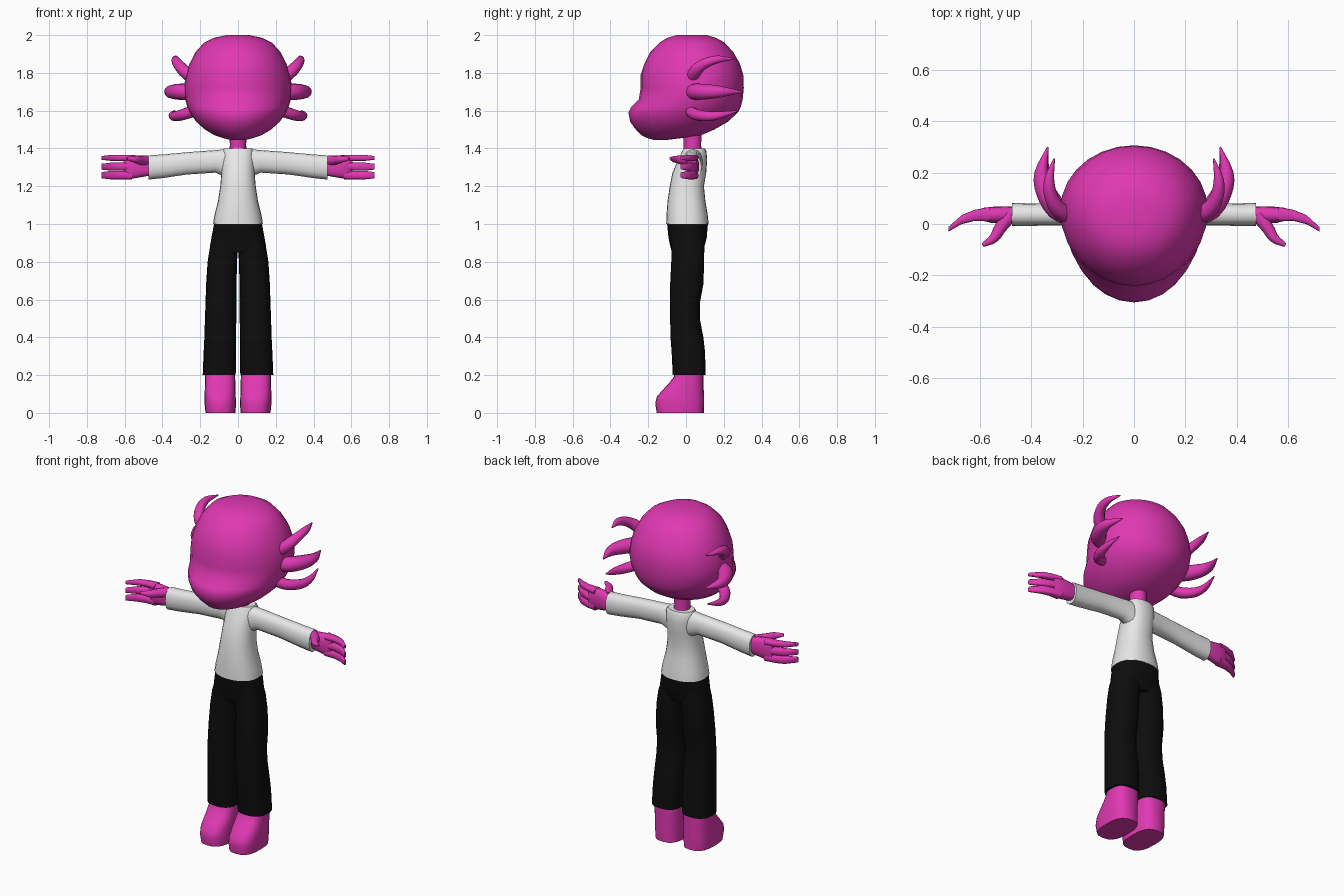
import bpy, bmesh, math
from mathutils import Vector


def material(name, rgb):
    m = bpy.data.materials.new(name)
    m.diffuse_color = (*rgb, 1)
    return m


PINK = material("magenta", (0.75, 0.04, 0.45))
WHITE = material("off white", (0.80, 0.80, 0.80))
BLACK = material("black", (0.004, 0.004, 0.004))


def loft(name, rings, mat, mirror=False, angle=50):
    """Skin a list of equal-length rings, cap both ends, shade smooth."""
    bm = bmesh.new()
    rows = [[bm.verts.new(p) for p in r] for r in rings]
    n = len(rows[0])
    for a, b in zip(rows, rows[1:]):
        for i in range(n):
            j = (i + 1) % n
            bm.faces.new((a[i], a[j], b[j], b[i]))
    bm.faces.new(rows[0])
    bm.faces.new(rows[-1])
    bmesh.ops.recalc_face_normals(bm, faces=bm.faces)
    me = bpy.data.meshes.new(name)
    bm.to_mesh(me)
    bm.free()
    me.materials.append(mat)
    me.shade_smooth()
    me.set_sharp_from_angle(angle=math.radians(angle))
    ob = bpy.data.objects.new(name, me)
    bpy.context.collection.objects.link(ob)
    if mirror:
        mod = ob.modifiers.new("mirror", 'MIRROR')
        mod.use_mirror_merge = False
    return ob


def oval(a0, a1, b0, b1, n, power=2.0, mid=0.5):
    """2D superellipse in a box; mid = where along b it is widest."""
    pts = []
    bc = b0 + (b1 - b0) * mid
    for i in range(n):
        t = 2 * math.pi * i / n
        c, s = math.cos(t), math.sin(t)
        c = math.copysign(abs(c) ** (2 / power), c)
        s = math.copysign(abs(s) ** (2 / power), s)
        pts.append(((a0 + a1) / 2 + c * (a1 - a0) / 2,
                    bc + s * ((b1 - bc) if s > 0 else (bc - b0))))
    return pts


def upright(name, rows, mat, n=20, power=2.0, mid=0.5, **kw):
    """rows: z, x0, x1, y front, y back"""
    return loft(name, [[(x, y, z) for x, y in oval(x0, x1, y0, y1, n, power, mid)]
                       for z, x0, x1, y0, y1 in rows], mat, **kw)


def sideways(name, rows, mat, n=16, power=2.0, **kw):
    """rows: x, y0, y1, z0, z1"""
    return loft(name, [[(x, y, z) for y, z in oval(y0, y1, z0, z1, n, power)]
                       for x, y0, y1, z0, z1 in rows], mat, **kw)


def smooth_path(pts, steps=3):
    """Catmull-Rom through (x, y, z, radius) points."""
    p = [Vector(q) for q in pts]
    p = [2 * p[0] - p[1]] + p + [2 * p[-1] - p[-2]]
    out = []
    for i in range(1, len(p) - 2):
        a, b, c, d = p[i - 1:i + 3]
        for k in range(steps):
            t = k / steps
            out.append(0.5 * (2 * b + (c - a) * t + (2 * a - 5 * b + 4 * c - d) * t * t
                              + (3 * b - a - 3 * c + d) * t ** 3))
    return out + [p[-2]]


def tube(name, pts, mat, n=12):
    path = smooth_path(pts)
    rings = []
    for i, q in enumerate(path):
        tan = (path[min(i + 1, len(path) - 1)] - path[max(i - 1, 0)]).to_3d().normalized()
        u = tan.cross(Vector((0, 0, 1))).normalized()
        v = u.cross(tan)
        rings.append([q.to_3d() + q.w * (u * math.cos(2 * math.pi * k / n)
                                         + v * math.sin(2 * math.pi * k / n)) for k in range(n)])
    return loft(name, rings, mat, mirror=True)


# Head with protruding muzzle: z, half width, front, back
head = [(1.445, .04, -.17, -.10), (1.455, .08, -.205, -.02), (1.47, .125, -.235, .08),
        (1.50, .175, -.265, .15), (1.54, .22, -.295, .22), (1.59, .255, -.305, .275),
        (1.62, .268, -.29, .29), (1.66, .28, -.25, .30), (1.72, .287, -.24, .306),
        (1.79, .276, -.24, .303), (1.85, .256, -.22, .285), (1.91, .225, -.19, .25),
        (1.96, .18, -.14, .205), (1.985, .13, -.10, .16), (2.0, .06, -.05, .11)]
upright("head", [(z, -w, w, f, b) for z, w, f, b in head], PINK, n=28, mid=0.54, angle=70)

# Three curved frills on each side of the head
tube("upper_frill", [(.22, .03, 1.755, .034), (.285, .05, 1.81, .033), (.32, .10, 1.85, .027),
                     (.33, .17, 1.872, .02), (.31, .255, 1.875, .003)], PINK)
tube("middle_frill", [(.23, .03, 1.70, .042), (.30, .06, 1.70, .043), (.345, .13, 1.70, .038),
                      (.36, .20, 1.70, .027), (.335, .30, 1.70, .003)], PINK)
tube("lower_frill", [(.23, .02, 1.60, .03), (.29, .05, 1.58, .03), (.335, .12, 1.57, .026),
                     (.347, .19, 1.578, .018), (.335, .275, 1.60, .003)], PINK)

# Neck
upright("neck", [(1.36, -.05, .05, -.015, .085), (1.42, -.043, .043, -.012, .08),
                 (1.52, -.05, .05, -.02, .085)], PINK, n=16)

# Shirt body: z, half width, front, back
shirt = [(1.0, .132, -.105, .12), (1.05, .124, -.103, .115), (1.12, .106, -.098, .103),
         (1.20, .094, -.086, .095), (1.27, .088, -.072, .107), (1.34, .087, -.042, .112),
         (1.385, .085, -.02, .108), (1.40, .075, -.012, .10)]
upright("shirt", [(z, -w, w, f, b) for z, w, f, b in shirt], WHITE, n=24, power=2.3)

# Sleeves
sideways("sleeves", [(.03, -.015, .09, 1.23, 1.398), (.08, -.012, .088, 1.255, 1.395),
                     (.12, -.006, .083, 1.272, 1.391), (.27, -.006, .078, 1.262, 1.38),
                     (.40, -.007, .08, 1.243, 1.368), (.475, -.008, .082, 1.235, 1.363)],
         WHITE, power=2.3, mirror=True)

# Palms, fingers and thumbs
sideways("palms", [(.45, .012, .066, 1.26, 1.35), (.50, .006, .069, 1.25, 1.358),
                   (.55, .003, .067, 1.242, 1.365), (.585, .012, .063, 1.24, 1.365),
                   (.605, .022, .055, 1.25, 1.355)], PINK, power=2.6, mirror=True)
for name, z0, z1 in (("upper", 1.334, 1.366), ("middle", 1.282, 1.325), ("lower", 1.236, 1.281)):
    sideways(name + "_fingers", [(.56, .010, .066, z0, z1), (.62, .012, .055, z0, z1),
                                 (.67, .000, .035, z0, z1),
                                 (.722, -.03, -.012, z0 + .006, z1 - .006)],
             PINK, n=12, power=3, mirror=True)
tube("thumbs", [(.48, .035, 1.335, .027), (.52, -.015, 1.338, .024),
                (.545, -.055, 1.342, .019), (.588, -.082, 1.347, .008)], PINK)

# Trouser hips and legs
upright("trouser_hips", [(.85, -.152, .152, -.075, .085), (.89, -.147, .147, -.085, .10),
                         (.93, -.14, .14, -.093, .11), (1.0, -.127, .127, -.10, .116)],
        BLACK, n=24, power=2.4)
upright("trouser_legs", [(.20, .012, .187, -.07, .104), (.32, .011, .182, -.076, .101),
                         (.40, .010, .178, -.082, .092), (.50, .009, .175, -.084, .073),
                         (.58, .009, .172, -.085, .073), (.68, .008, .169, -.084, .092),
                         (.80, .005, .161, -.078, .096), (.88, .0, .148, -.078, .097),
                         (.96, .0, .12, -.08, .095)], BLACK, power=2.5, mirror=True)

# Feet
upright("feet", [(0, .013, .172, -.155, .094), (.05, .011, .177, -.163, .095),
                 (.085, .012, .177, -.155, .095), (.12, .013, .176, -.125, .094),
                 (.16, .014, .175, -.088, .093), (.19, .015, .175, -.065, .093),
                 (.22, .017, .175, -.058, .092)], PINK, power=2.7, mirror=True)
